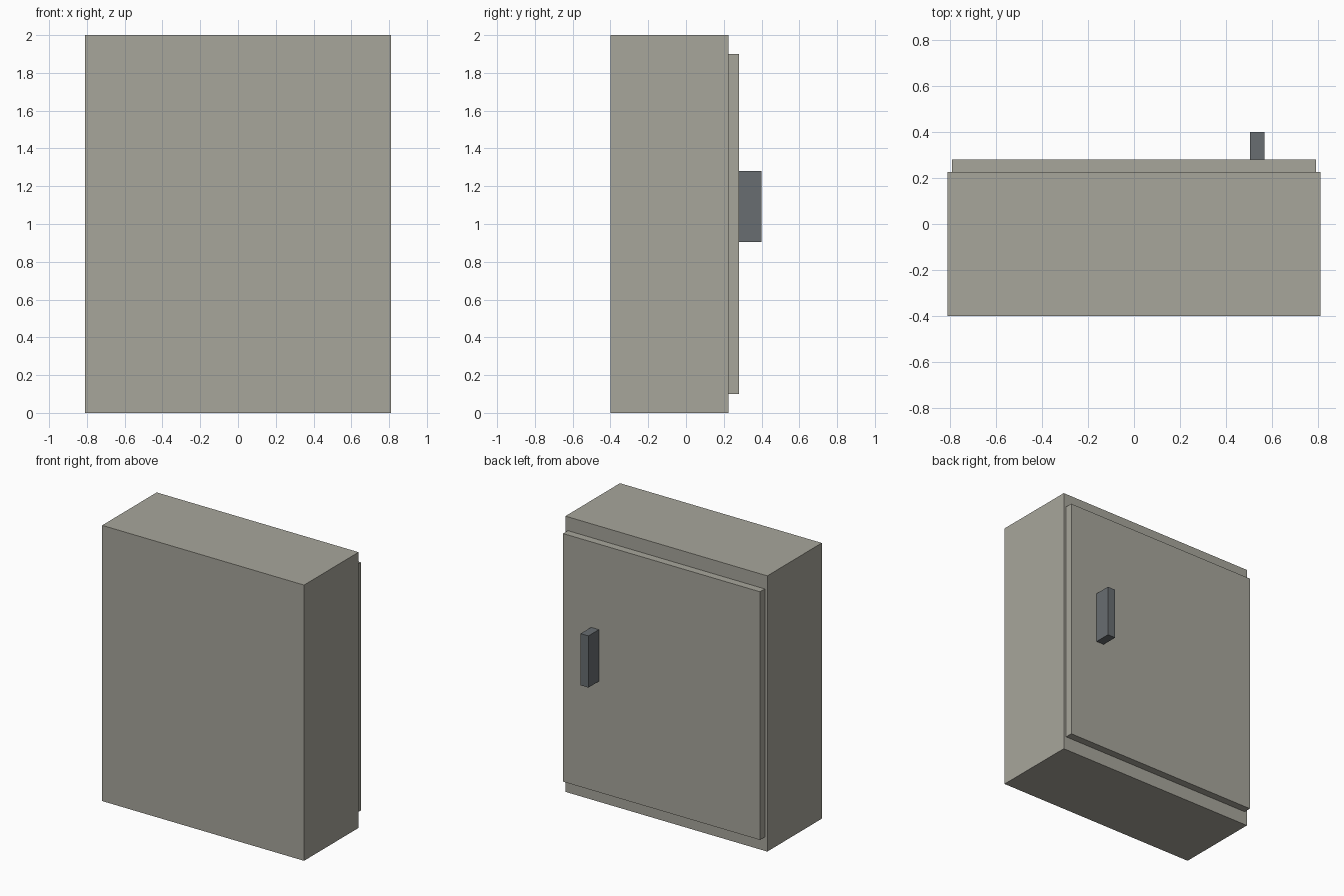
import bpy

if "Cube" in bpy.data.objects:
    bpy.data.objects.remove(bpy.data.objects["Cube"])


def material(name, rgb):
    mat = bpy.data.materials.new(name)
    mat.diffuse_color = (*rgb, 1.0)
    mat.use_nodes = True
    mat.node_tree.nodes["Principled BSDF"].inputs["Base Color"].default_value = mat.diffuse_color
    return mat


def box(name, x, y, z, mat):
    """Box from (min, max) ranges on each axis."""
    bpy.ops.mesh.primitive_cube_add(size=1, location=[(a + b) / 2 for a, b in (x, y, z)])
    obj = bpy.context.object
    obj.name = name
    obj.scale = [b - a for a, b in (x, y, z)]
    bpy.ops.object.transform_apply(location=False, rotation=False, scale=True)
    obj.data.materials.append(mat)
    return obj


paint = material("grey_beige_paint", (0.39, 0.38, 0.33))
dark = material("dark_grey_metal", (0.14, 0.155, 0.165))

# Cabinet body
box("cabinet_body", (-0.81, 0.81), (-0.40, 0.225), (0.0, 2.0), paint)
# Door panel on the +y side
box("door", (-0.79, 0.79), (0.225, 0.28), (0.10, 1.90), paint)
# Upright door handle
box("door_handle", (0.503, 0.566), (0.28, 0.40), (0.905, 1.28), dark)
